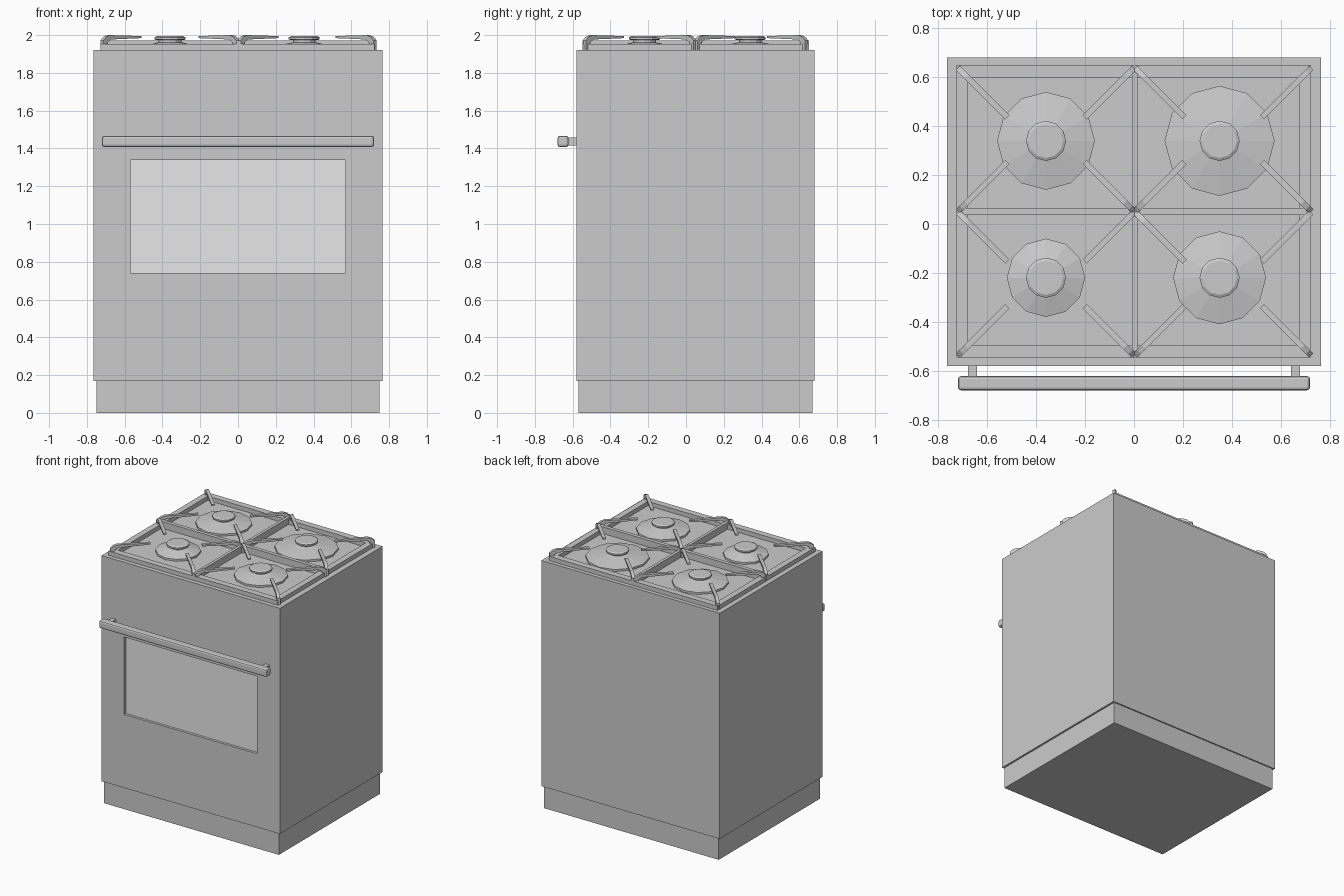
import bpy
import bmesh
from math import pi
from mathutils import Vector

if "Cube" in bpy.data.objects:
    bpy.data.objects.remove(bpy.data.objects["Cube"], do_unlink=True)


def make_material(name, value):
    mat = bpy.data.materials.new(name)
    mat.use_nodes = True
    color = (value, value, value, 1)
    mat.diffuse_color = color
    mat.node_tree.nodes["Principled BSDF"].inputs["Base Color"].default_value = color
    return mat


METAL = make_material("grey metal", 0.6)
GLASS = make_material("pale glass", 0.8)


def finish(name, bm, *mats):
    bmesh.ops.recalc_face_normals(bm, faces=bm.faces[:])
    mesh = bpy.data.meshes.new(name)
    bm.to_mesh(mesh)
    bm.free()
    for mat in mats or (METAL,):
        mesh.materials.append(mat)
    obj = bpy.data.objects.new(name, mesh)
    bpy.context.collection.objects.link(obj)
    return obj


def box_mesh(x, y, z):
    bm = bmesh.new()
    bmesh.ops.create_cube(bm, size=1)
    for v in bm.verts:
        v.co = [lo + (c + 0.5) * (hi - lo) for c, (lo, hi) in zip(v.co, (x, y, z))]
    return bm


def box(name, x, y, z, bevel=0):
    obj = finish(name, box_mesh(x, y, z))
    if bevel:
        mod = obj.modifiers.new("Bevel", "BEVEL")
        mod.width = bevel
        mod.segments = 2
    return obj


# Plinth
box("plinth", (-0.75, 0.75), (-0.57, 0.67), (0, 0.17))

# Oven body with a recessed window in the front face
FRONT, TOP = -0.58, 1.92
bm = box_mesh((-0.765, 0.765), (FRONT, 0.68), (0.17, TOP))
bm.normal_update()
front = min(bm.faces, key=lambda f: f.calc_center_median().y)
for y in (FRONT, FRONT + 0.02):
    bmesh.ops.inset_individual(bm, faces=[front], thickness=0.05)
    mid = front.calc_center_median()
    for v in front.verts:
        v.co = (0.57 if v.co.x > 0 else -0.57, y, 1.34 if v.co.z > mid.z else 0.74)
front.material_index = 1
finish("oven_body", bm, METAL, GLASS)

# Door handle on two posts
box("handle_bar", (-0.72, 0.72), (-0.68, -0.622), (1.408, 1.466), 0.012)
for side, x in (("right", -0.66), ("left", 0.66)):
    box("handle_post_" + side, (x - 0.018, x + 0.018), (-0.64, FRONT), (1.415, 1.458))

# Grate frame: four border bars and two dividers
RIM, BAR = 1.953, 1.972
box("grate_border_right", (-0.727, -0.68), (-0.547, 0.65), (TOP, RIM))
box("grate_border_left", (0.675, 0.722), (-0.547, 0.65), (TOP, RIM))
box("grate_border_front", (-0.727, 0.722), (-0.547, -0.497), (TOP, RIM))
box("grate_border_back", (-0.727, 0.722), (0.6, 0.65), (TOP, RIM))
box("grate_divider_long", (-0.008, 0.015), (-0.547, 0.65), (TOP, BAR))
box("grate_divider_cross", (-0.727, 0.722), (0.036, 0.065), (TOP, BAR))

# Bent pan support: distance from the cell corner, height
FINGER = [(0, TOP), (0, 1.972), (0.02, 1.99), (0.05, 2.0), (0.285, 1.995),
          (0.285, 1.984), (0.06, 1.977), (0.035, 1.965), (0.03, TOP)]


def finger(name, corner, direction, width=0.024):
    along = Vector((*direction, 0)).normalized()
    across = Vector((-along.y, along.x, 0)) * width
    bm = bmesh.new()
    start = Vector((*corner, 0)) - across / 2
    face = bm.faces.new([bm.verts.new(start + along * d + Vector((0, 0, z)))
                         for d, z in FINGER])
    new = bmesh.ops.extrude_face_region(bm, geom=[face])["geom"]
    bmesh.ops.translate(bm, vec=across,
                        verts=[g for g in new if isinstance(g, bmesh.types.BMVert)])
    # extrude_face_region keeps the first face as the other end cap
    finish(name, bm)


def burner(name, x, y, radius):
    """Flared faceted dish with a narrow neck and a round cap."""
    profile = [(radius, TOP), (radius, 1.935), (0.085, 1.956), (0.06, 1.962),
               (0.06, 1.974), (0.082, 1.976), (0.082, 1.988), (0.07, 1.994)]
    bm = bmesh.new()
    verts = [bm.verts.new((x + r, y, z)) for r, z in profile]
    edges = [bm.edges.new(pair) for pair in zip(verts, verts[1:])]
    bmesh.ops.spin(bm, geom=verts + edges, cent=(x, y, 0), axis=(0, 0, 1),
                   angle=2 * pi, steps=12)
    bmesh.ops.remove_doubles(bm, verts=bm.verts[:], dist=0.0005)
    bmesh.ops.holes_fill(bm, edges=[e for e in bm.edges if e.is_boundary])
    finish(name, bm)


# Four cooking zones, each with a burner and four corner supports
ZONES = [("back_right", -0.36, 0.345, 0.2), ("back_left", 0.365, 0.345, 0.225),
         ("front_right", -0.36, -0.245, 0.16), ("front_left", 0.365, -0.245, 0.19)]
for zone, cx, cy, radius in ZONES:
    burner("burner_" + zone, -0.36 if cx < 0 else 0.35, 0.34 if cy > 0 else -0.22, radius)
    for sx in (-1, 1):
        for sy in (-1, 1):
            end = ("back" if sy > 0 else "front") + ("_left" if sx > 0 else "_right")
            finger("support_" + zone + "_" + end,
                   (cx + sx * 0.36, cy + sy * 0.293), (-sx, -sy))
